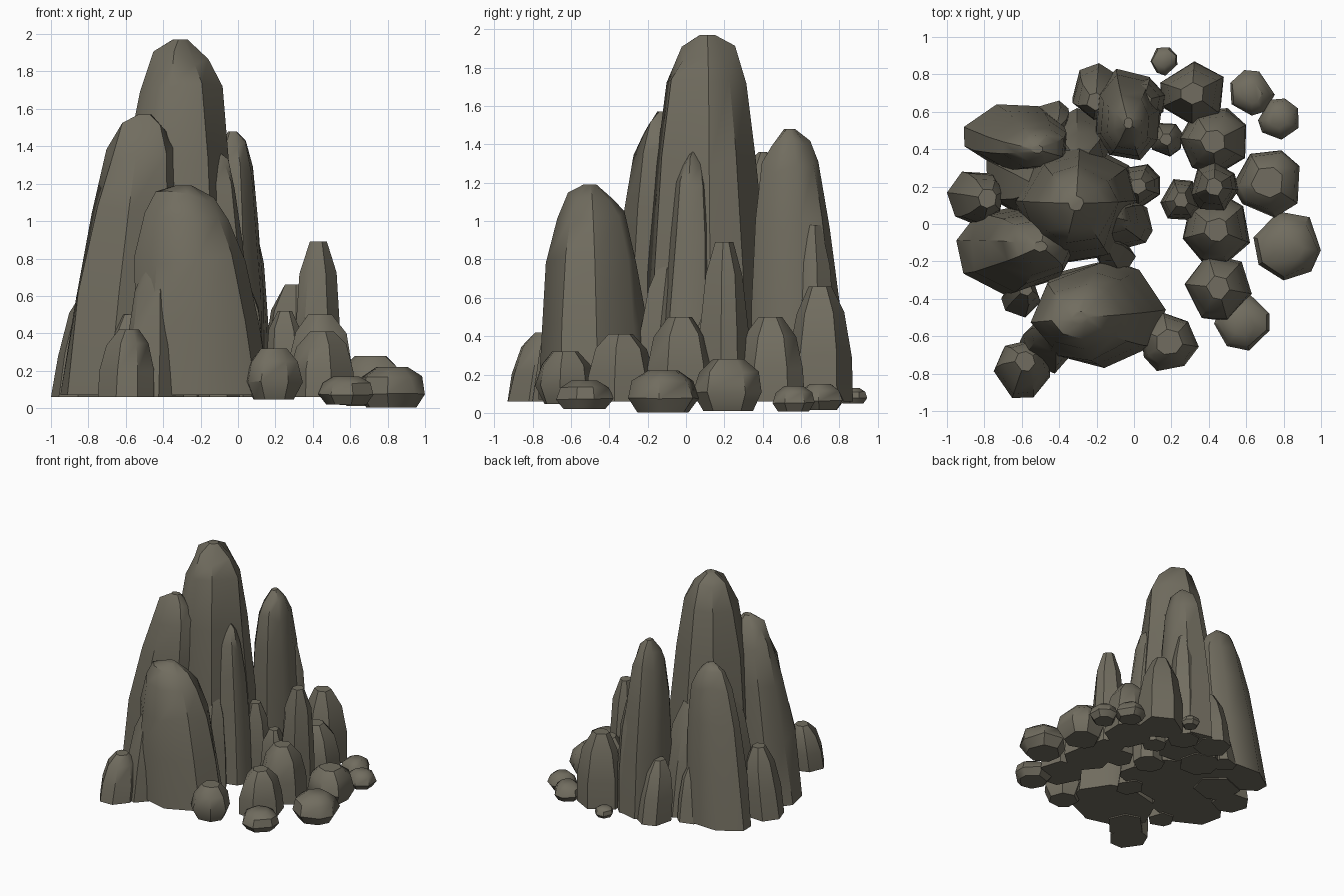
import bpy, bmesh, math, random

if "Cube" in bpy.data.objects:
    bpy.data.objects.remove(bpy.data.objects["Cube"])

stone = bpy.data.materials.new("grey_brown_stone")
stone.diffuse_color = (0.165, 0.152, 0.115, 1)
stone.use_nodes = True
stone.node_tree.nodes["Principled BSDF"].inputs["Base Color"].default_value = stone.diffuse_color

# Height fraction and width fraction of each ring
SPIRE = [(0, 1), (0.35, 0.94), (0.65, 0.79), (0.86, 0.62), (0.95, 0.42), (1, 0.12)]
STUMP = [(0, 1), (0.4, 0.95), (0.78, 0.75), (1, 0.35)]
BOULDER = [(0, 0.72), (0.35, 1), (0.75, 0.85), (1, 0.45)]


def outline(rng, n):
    """Irregular polygon scaled to fill the box -1..1."""
    phase = rng.uniform(0, math.tau)
    angles = [phase + (i + rng.uniform(-0.22, 0.22)) * math.tau / n for i in range(n)]
    axes = [[f(a) for a in angles] for f in (math.cos, math.sin)]
    fit = [[2 * (v - min(ax)) / (max(ax) - min(ax)) - 1 for v in ax] for ax in axes]
    return list(zip(*fit))


def rock(name, base, half, top, z0, z1, profile, seed, n=7):
    """Irregular lofted rock leaning from its base centre to its top centre."""
    rng = random.Random(seed)
    shape = outline(rng, n)
    bm = bmesh.new()
    loops = []
    for k, (t, s) in enumerate(profile):
        cx, cy = (b + (p - b) * t for b, p in zip(base, top))
        inner = 0 < k < len(profile) - 1
        ring = []
        for u, v in shape:
            w = s * (1 + (rng.uniform(-0.05, 0.05) if k else 0))
            dz = rng.uniform(-0.025, 0.025) * (z1 - z0) if inner else 0
            ring.append(bm.verts.new((cx + half[0] * u * w, cy + half[1] * v * w,
                                      z0 + (z1 - z0) * t + dz)))
        loops.append(ring)
    for a, b in zip(loops, loops[1:]):
        for i in range(n):
            j = (i + 1) % n
            bm.faces.new((a[i], a[j], b[j], b[i]))
    bm.faces.new(loops[0][::-1])
    bm.faces.new(loops[-1])
    bmesh.ops.recalc_face_normals(bm, faces=bm.faces)
    me = bpy.data.meshes.new(name)
    bm.to_mesh(me)
    bm.free()
    me.materials.append(stone)
    bpy.context.collection.objects.link(bpy.data.objects.new(name, me))


# Tall spires: base x, y, half width x, y, top x, y, height
spires = {
    "main_spire": (-0.31, 0.12, 0.35, 0.33, -0.31, 0.11, 1.97),
    "left_spire": (-0.65, -0.14, 0.3, 0.24, -0.5, -0.12, 1.57),
    "front_spire": (-0.19, -0.48, 0.36, 0.29, -0.29, -0.5, 1.19),
    "back_spire": (-0.03, 0.59, 0.18, 0.24, -0.03, 0.54, 1.48),
    "back_left_spire": (-0.65, 0.47, 0.26, 0.17, -0.52, 0.4, 1.36),
    "right_column": (-0.05, 0.0, 0.15, 0.14, -0.12, 0.04, 1.37),
}
for i, (name, (x, y, hx, hy, tx, ty, h)) in enumerate(spires.items()):
    rock(name, (x, y), (hx, hy), (tx, ty), 0.07, h, SPIRE, 3 + i, 8)

# Stumps around the spires: x, y, radius, height
stumps = [
    (-0.45, -0.64, 0.16, 0.77), (-0.6, -0.78, 0.15, 0.42), (-0.61, -0.4, 0.1, 0.5),
    (-0.86, 0.14, 0.14, 0.62), (-0.62, 0.25, 0.17, 1.05), (-0.28, 0.46, 0.16, 0.95),
    (-0.19, 0.72, 0.14, 0.55), (0.05, 0.66, 0.12, 0.98), (-0.44, 0.57, 0.09, 0.5),
    (0.02, 0.2, 0.12, 0.66), (-0.1, -0.17, 0.11, 0.8),
    (0.43, 0.2, 0.13, 0.89), (0.25, 0.13, 0.11, 0.52), (0.42, 0.44, 0.18, 0.5),
    (0.31, 0.7, 0.17, 0.66), (0.44, -0.03, 0.18, 0.5), (0.45, -0.34, 0.18, 0.41),
    (0.17, 0.45, 0.09, 0.32),
]
for i, (x, y, r, h) in enumerate(stumps):
    # left-hand stumps lean in towards the main spire
    lean = 0.12 * h if x < 0 else 0
    d = math.hypot(x + 0.3, y - 0.1)
    top = (x - (x + 0.3) / d * lean, y - (y - 0.1) / d * lean)
    rock(f"stump_{i + 1}", (x, y), (r, r), top, 0.06, h, STUMP, 40 + i, 6 + i % 2)

# Loose boulders: x, y, radius, height
boulders = [
    (0.19, -0.63, 0.15, 0.32), (0.58, -0.53, 0.15, 0.17), (0.82, -0.12, 0.185, 0.22),
    (0.71, 0.22, 0.18, 0.28), (0.63, 0.7, 0.12, 0.15), (0.77, 0.56, 0.11, 0.14),
    (0.16, 0.87, 0.075, 0.13),
]
for i, (x, y, r, h) in enumerate(boulders):
    z0 = max(0, 0.06 - 0.07 * x)
    rock(f"boulder_{i + 1}", (x, y), (r, r), (x, y), z0, h, BOULDER, 80 + i, 7)

# Soft weathered shading with crisp breaks
bpy.ops.object.select_all(action='SELECT')
bpy.context.view_layer.objects.active = bpy.data.objects["main_spire"]
bpy.ops.object.shade_smooth_by_angle(angle=math.radians(40))
